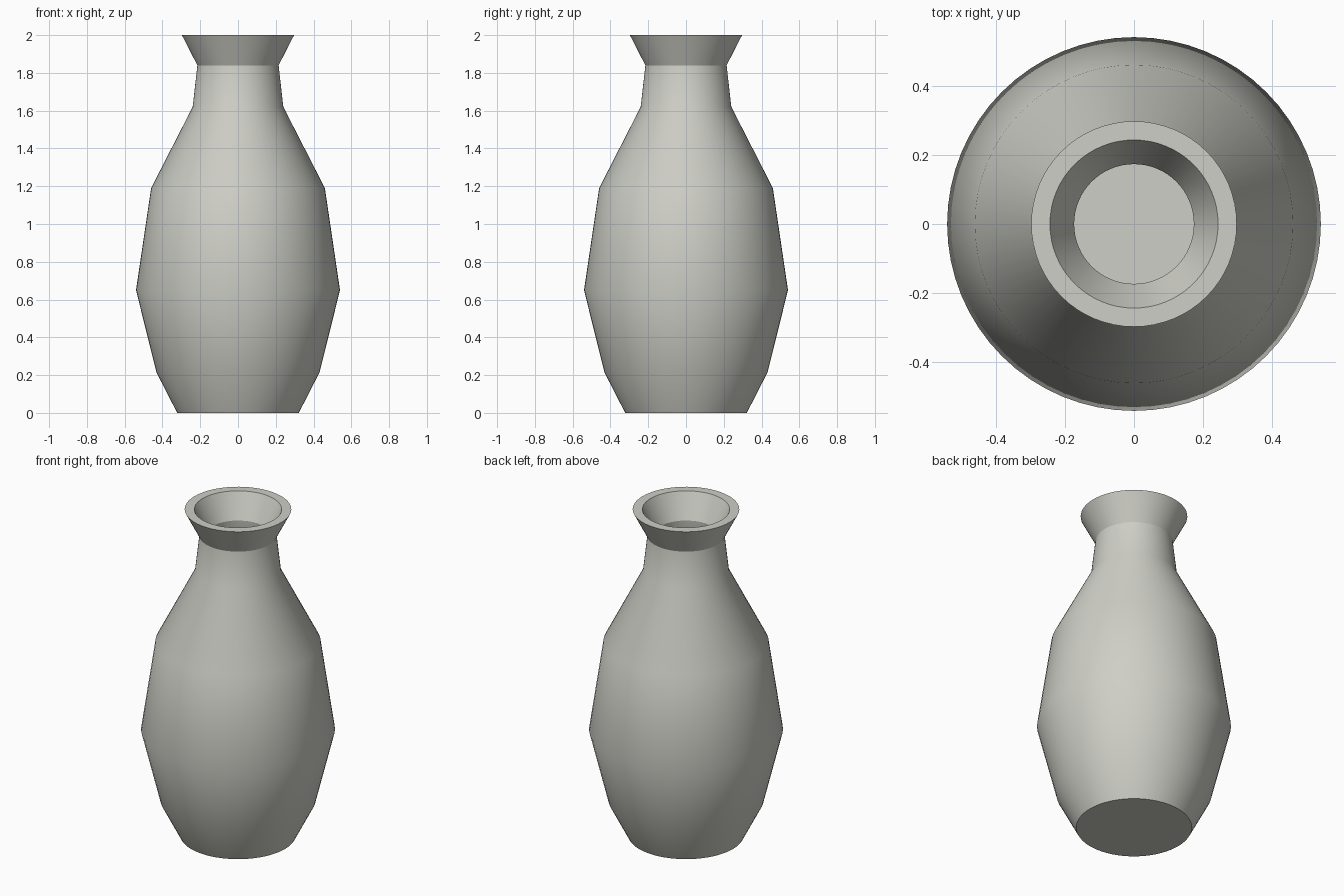
import bpy
import bmesh
from math import radians, tau
from mathutils import Matrix, Vector

if "Cube" in bpy.data.objects:
    bpy.data.objects.remove(bpy.data.objects["Cube"], do_unlink=True)

# Glazed stone colour
glaze = bpy.data.materials.new("warm_light_grey")
colour = (0.62, 0.62, 0.57, 1)
glaze.use_nodes = True
glaze.diffuse_color = colour
glaze.node_tree.nodes["Principled BSDF"].inputs["Base Color"].default_value = colour

# Closed wall profile as (radius, height): outside upward, then inside downward
outside = [(0, 0), (0.322, 0), (0.432, 0.215), (0.54, 0.65), (0.46, 1.19),
           (0.24, 1.62), (0.215, 1.84), (0.297, 2)]
inside = [(0.243, 2), (0.173, 1.85), (0.198, 1.61), (0.42, 1.18),
          (0.497, 0.65), (0.392, 0.23), (0.3, 0.045), (0, 0.045)]

# Vase body, turned around the z axis
bm = bmesh.new()
verts = [bm.verts.new((r, 0, z)) for r, z in outside + inside]
edges = [bm.edges.new(pair) for pair in zip(verts, verts[1:])]
bmesh.ops.spin(bm, geom=verts + edges, cent=(0, 0, 0), axis=(0, 0, 1),
               angle=tau, steps=64, use_merge=True)
bmesh.ops.remove_doubles(bm, verts=bm.verts, dist=0.0001)
bmesh.ops.recalc_face_normals(bm, faces=bm.faces)
mesh = bpy.data.meshes.new("vase")
bm.to_mesh(mesh)
bm.free()

vase = bpy.data.objects.new("vase", mesh)
bpy.context.collection.objects.link(vase)
mesh.materials.append(glaze)

# Soft body with crisp neck, rim and foot
bpy.ops.object.select_all(action="DESELECT")
vase.select_set(True)
bpy.context.view_layer.objects.active = vase
bpy.ops.object.shade_smooth_by_angle(angle=radians(30))
